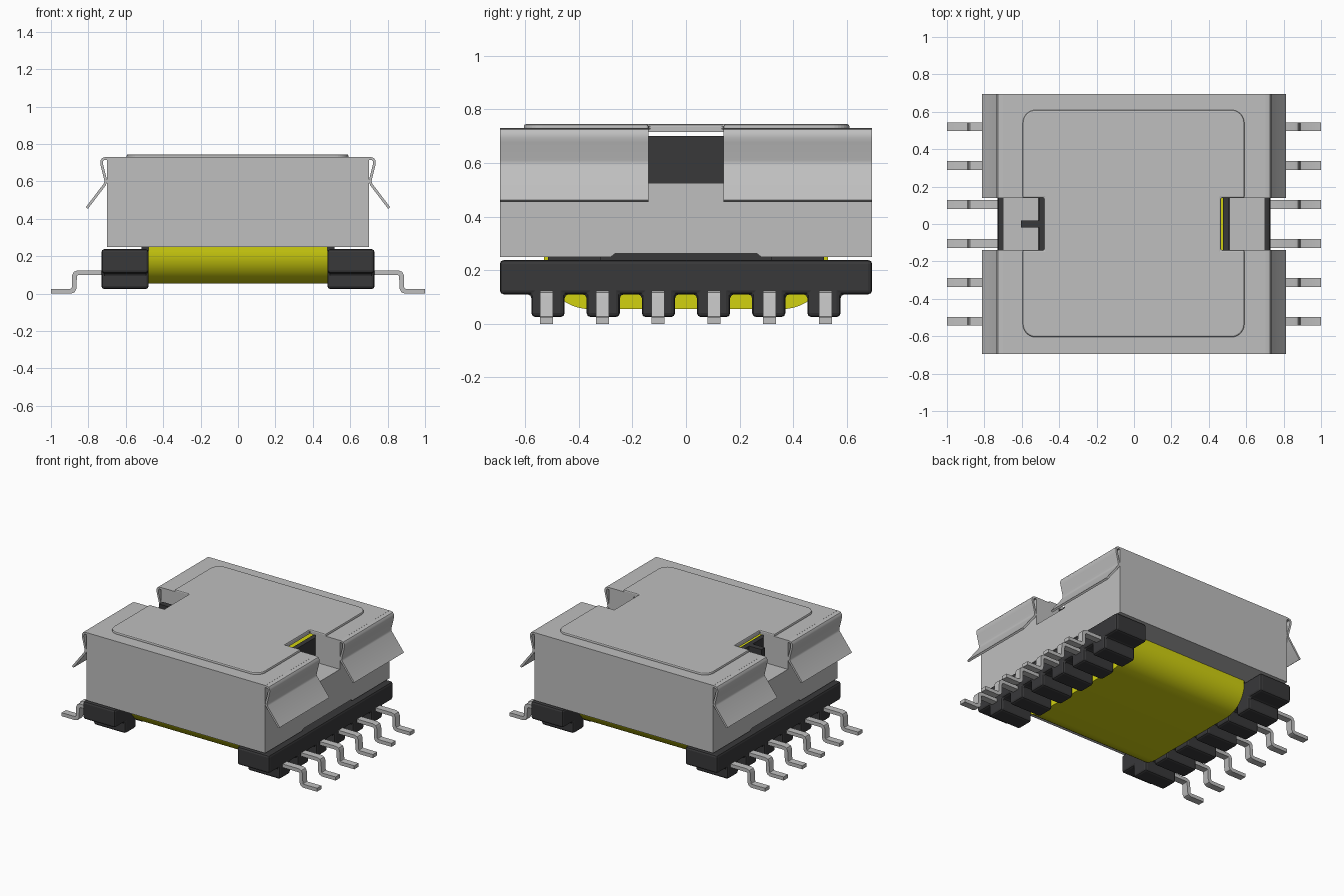
import bpy, bmesh, math
from mathutils import Vector

cube = bpy.data.objects.get("Cube")
if cube:
    bpy.data.objects.remove(cube, do_unlink=True)


def material(name, rgb):
    m = bpy.data.materials.new(name)
    m.use_nodes = True
    m.diffuse_color = (*rgb, 1)
    m.node_tree.nodes["Principled BSDF"].inputs["Base Color"].default_value = (*rgb, 1)
    return m


METAL = material("grey metal", (0.52, 0.52, 0.52))
PLASTIC = material("dark plastic", (0.04, 0.04, 0.042))
WINDING = material("yellow winding", (0.64, 0.64, 0.005))


def prism(name, pts, axis, spans, mat, bevel=0, mirror=False, smooth=False):
    """Extrude a 2D profile along an axis over each (start, end) span.
    Profile planes: x -> (y, z), y -> (x, z), z -> (x, y)."""
    def place(p, d):
        return {"x": (d, p[0], p[1]), "y": (p[0], d, p[1]), "z": (p[0], p[1], d)}[axis]
    bm = bmesh.new()
    for a, b in spans:
        lo = [bm.verts.new(place(p, a)) for p in pts]
        hi = [bm.verts.new(place(p, b)) for p in pts]
        bm.faces.new(lo)
        bm.faces.new(hi[::-1])
        n = len(pts)
        for i in range(n):
            j = (i + 1) % n
            bm.faces.new((lo[j], lo[i], hi[i], hi[j]))
    bmesh.ops.recalc_face_normals(bm, faces=bm.faces)
    me = bpy.data.meshes.new(name)
    bm.to_mesh(me)
    bm.free()
    me.materials.append(mat)
    ob = bpy.data.objects.new(name, me)
    bpy.context.collection.objects.link(ob)
    if smooth:
        bpy.ops.object.select_all(action="DESELECT")
        ob.select_set(True)
        bpy.context.view_layer.objects.active = ob
        bpy.ops.object.shade_smooth_by_angle(angle=math.radians(35))
    if bevel:
        mod = ob.modifiers.new("bevel", "BEVEL")
        mod.width, mod.segments = bevel, 2
        mod.limit_method = "ANGLE"
    if mirror:
        ob.modifiers.new("mirror", "MIRROR")
    return ob


def rect(a0, a1, b0, b1):
    return [(a0, b0), (a1, b0), (a1, b1), (a0, b1)]


def rounded(a0, a1, b0, b1, r, seg=8):
    """Rectangle with rounded corners."""
    pts = []
    for ca, cb, start in ((a1 - r, b0 + r, 270), (a1 - r, b1 - r, 0),
                          (a0 + r, b1 - r, 90), (a0 + r, b0 + r, 180)):
        for i in range(seg + 1):
            t = math.radians(start + 90 * i / seg)
            pts.append((ca + r * math.cos(t), cb + r * math.sin(t)))
    return pts


def strip(path, thick):
    """Outline of a bent sheet that follows a centre line."""
    p = [Vector(q) for q in path]
    left, right = [], []
    for i, q in enumerate(p):
        d0 = (q - p[max(i - 1, 0)]).normalized()
        d1 = (p[min(i + 1, len(p) - 1)] - q).normalized()
        d0, d1 = (d0 if i else d1), (d1 if i < len(p) - 1 else d0)
        d = (d0 + d1).normalized()
        off = Vector((-d.y, d.x)) * thick / 2 / max(d.dot(d1), 0.5)
        left.append(tuple(q + off))
        right.append(tuple(q - off))
    return left + right[::-1]


# Core: end walls, side walls with a window, and a notched top sheet
prism("core_end_walls", rect(-0.7, 0.7, 0.25, 0.715), "y", [(-0.695, -0.52), (0.52, 0.695)], METAL)
side = [(-0.52, 0.25), (-0.28, 0.25), (-0.265, 0.262), (0.265, 0.262), (0.28, 0.25), (0.52, 0.25),
        (0.52, 0.715), (0.14, 0.715), (0.14, 0.525), (-0.14, 0.525), (-0.14, 0.715), (-0.52, 0.715)]
prism("core_side_walls", side, "x", [(0.51, 0.7)], METAL, mirror=True)
sheet = [(-0.7, -0.695), (0.7, -0.695), (0.7, -0.14), (0.465, -0.14), (0.465, 0.14), (0.7, 0.14),
         (0.7, 0.695), (-0.7, 0.695), (-0.7, 0.14), (-0.48, 0.14), (-0.48, -0.14), (-0.7, -0.14)]
prism("top_sheet", sheet, "z", [(0.715, 0.73)], METAL)

# Raised top panel, tapered at its rim and notched like the sheet
panel_half = rounded(-0.595, 0.59, -0.605, 0.61, 0.07)
panel = []
for q in panel_half:
    panel.append(q)
# notch the right edge after the lower right corner, the left edge after the upper left corner
panel[9:9] = [(0.59, -0.14), (0.465, -0.14), (0.465, 0.14), (0.59, 0.14)]
panel[31:31] = [(-0.595, 0.14), (-0.48, 0.14), (-0.48, -0.14), (-0.595, -0.14)]
prism("raised_panel", panel, "z", [(0.72, 0.745)], METAL, bevel=0.008)

# Bent spring lips along both sides
lip = [(0.69, 0.7225), (0.712, 0.7225), (0.722, 0.719), (0.728, 0.71), (0.729, 0.695),
       (0.726, 0.68), (0.709, 0.612), (0.707, 0.597), (0.713, 0.583), (0.808, 0.458)]
prism("spring_lips", strip(lip, 0.014), "y", [(-0.695, -0.14), (0.14, 0.695)], METAL,
      mirror=True, smooth=True)

# Winding: rounded block between the bobbin flanges
prism("winding", rounded(-0.53, 0.53, 0.055, 0.69, 0.17, 12), "x", [(-0.478, 0.478)], WINDING, smooth=True)

# Bobbin: comb-shaped rails, flanges, spacers and a locating tab
pin_y = [-0.52 + 0.208 * i for i in range(6)]
comb = [(0.695, 0.238), (-0.695, 0.238), (-0.695, 0.11)]
for y in pin_y:
    c = y * 0.99
    comb += [(c - 0.062, 0.11), (c - 0.062, 0.025), (c + 0.062, 0.025), (c + 0.062, 0.11)]
comb.append((0.695, 0.11))
prism("bobbin_rails", comb, "x", [(0.478, 0.73)], PLASTIC, bevel=0.015, mirror=True)
prism("bobbin_flanges", rect(-0.5, 0.5, 0.2, 0.7), "x", [(0.475, 0.509)], PLASTIC, mirror=True)
for name, y0, y1 in (("front_spacers", -0.515, -0.32), ("back_spacers", 0.32, 0.515)):
    prism(name, rect(y0, y1, 0.22, 0.2495), "x", [(0.478, 0.515)], PLASTIC, mirror=True)
prism("locating_tab", rect(-0.02, 0.02, 0.63, 0.7), "x", [(-0.605, -0.5)], PLASTIC)

# Gull-wing pins
pin = [(0.7, 0.112), (0.855, 0.112), (0.868, 0.107), (0.874, 0.095), (0.876, 0.03),
       (0.882, 0.018), (0.895, 0.0125), (1.0, 0.0125)]
prism("pins", strip(pin, 0.025), "y", [(y - 0.024, y + 0.024) for y in pin_y], METAL,
      mirror=True, smooth=True)
